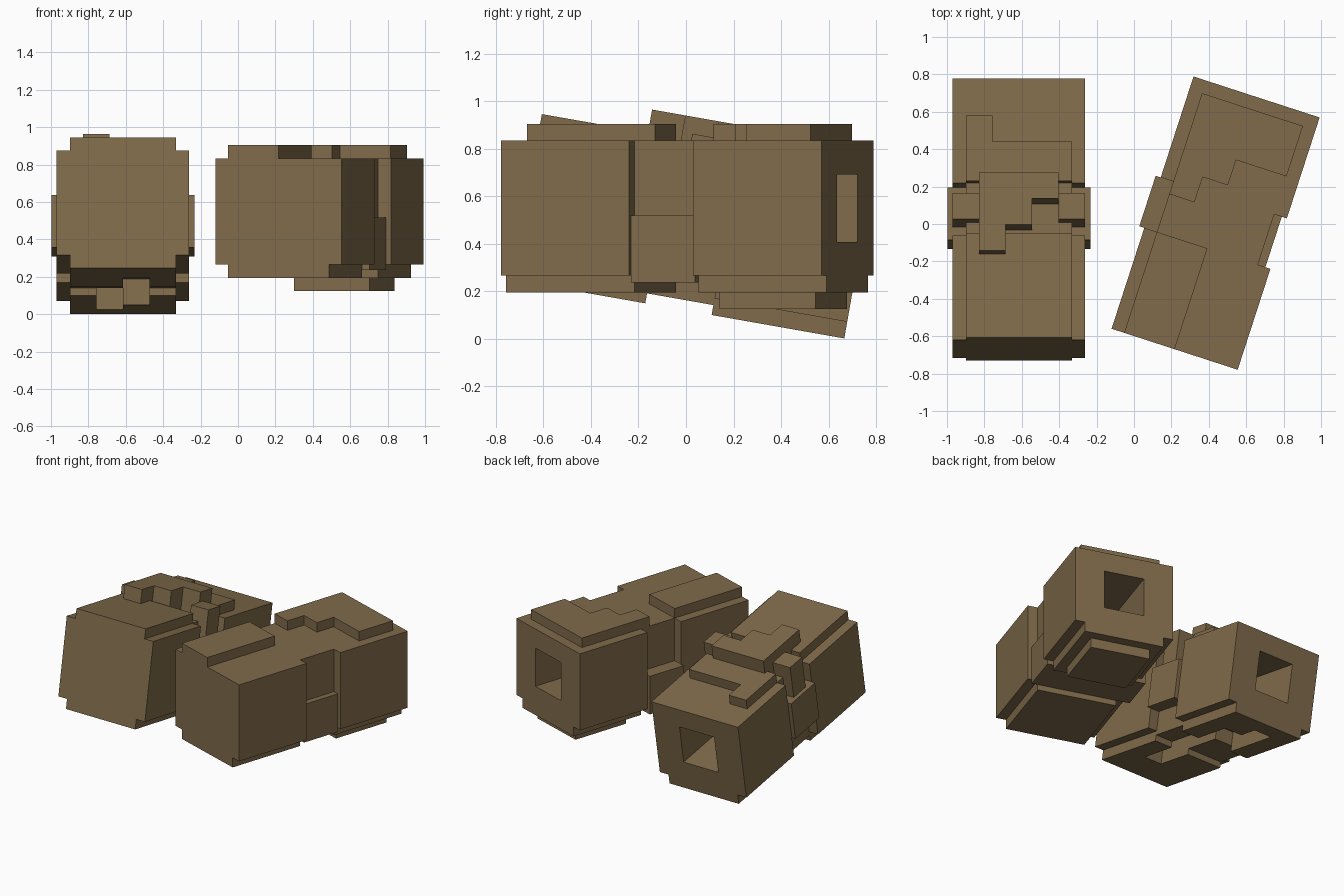
import bpy, bmesh, math
from mathutils import Matrix, Vector

if "Cube" in bpy.data.objects:
    bpy.data.objects.remove(bpy.data.objects["Cube"])

S = 0.0709  # size of one block unit

brown = bpy.data.materials.new("wood_brown")
brown.diffuse_color = (0.215, 0.147, 0.069, 1)
brown.use_nodes = True
brown.node_tree.nodes["Principled BSDF"].inputs["Base Color"].default_value = brown.diffuse_color


def finish(name, bm, frame):
    bm.transform(frame)
    bmesh.ops.recalc_face_normals(bm, faces=bm.faces)
    me = bpy.data.meshes.new(name)
    bm.to_mesh(me)
    bm.free()
    me.materials.append(brown)
    ob = bpy.data.objects.new(name, me)
    bpy.context.collection.objects.link(ob)


def box(name, frame, u0, u1, v0, v1, w0, w1):
    bm = bmesh.new()
    bmesh.ops.create_cube(bm, size=1, matrix=Matrix.Translation(
        ((u0 + u1) / 2, (v0 + v1) / 2, (w0 + w1) / 2))
        @ Matrix.Diagonal((u1 - u0, v1 - v0, w1 - w0, 1)))
    finish(name, bm, frame)


def cells(u0, u1, v0, v1, w0, w1):
    return {(u, v, w) for u in range(u0, u1) for v in range(v0, v1) for w in range(w0, w1)}


def block_body(name, frame, solid, carve):
    """Union of whole-unit boxes minus carved boxes, only outer faces kept."""
    occ = set()
    for b in solid:
        occ |= cells(*b)
    for b in carve:
        occ -= cells(*b)
    bm = bmesh.new()
    verts = {}

    def vert(p):
        if p not in verts:
            verts[p] = bm.verts.new(p)
        return verts[p]

    for c in occ:
        for ax in range(3):
            for side in (0, 1):
                n = list(c)
                n[ax] += 2 * side - 1
                if tuple(n) in occ:
                    continue
                a, b = (ax + 1) % 3, (ax + 2) % 3
                loop = []
                for da, db in ((0, 0), (1, 0), (1, 1), (0, 1)):
                    p = list(c)
                    p[ax] += side
                    p[a] += da
                    p[b] += db
                    loop.append(vert(tuple(p)))
                bm.faces.new(loop if side else loop[::-1])
    bmesh.ops.dissolve_limit(bm, angle_limit=0.01, verts=bm.verts, edges=bm.edges)
    finish(name, bm, frame)


# shared limb: two 8x8 halves with side panels and sole, thinner joint between
core = [(1, 9, 0, 20, 1, 9)]
for v0, v1 in ((0, 8), (12, 20)):
    core += [(0, 10, v0, v1, 1, 9), (1, 9, v0, v1, 0, 1)]
socket = (3, 7, 13, 20, 3, 7)

# right limb, turned about the vertical
right = (Matrix.Translation((-0.12, -0.56, 0.195))
         @ Matrix.Rotation(math.radians(-18), 4, 'Z') @ Matrix.Scale(S, 4))
block_body("right_limb", right, core + [
    (1, 5, 0, 8, 9, 10),                                               # front top plate
    (1, 9, 15, 19, 9, 10), (1, 5, 13, 15, 9, 10), (1, 3, 11, 13, 9, 10),  # stepped plate
    (2, 8, 13, 19, -1, 0),                                             # underside plate
], [socket])
box("right_joint_block", right, -0.4, 9.6, 8, 12, 0.57, 4.55)

# left limb, tipped with its back end down
left = (Matrix.Translation((-0.97, -0.73, 0.247))
        @ Matrix.Rotation(math.radians(-10), 4, 'X') @ Matrix.Scale(S, 4))
block_body("left_limb", left, core + [
    (1, 9, 0, 8, 9, 10),                                               # front top plate
    (1, 9, 12, 15, 9, 10), (1, 3, 15, 17, 9, 10),                      # back top plate
], [socket, (5, 7, 4, 16, 0, 2), (3, 5, 12, 18, 0, 2)])
box("left_joint_axle", left, -0.4, 10.4, 8, 12, 3, 7)
for u0, u1 in ((1, 5), (7, 9)):
    box("left_joint_sole", left, u0, u1, 8, 12, 0.6, 1)
for u0 in (0, 8):
    box("left_joint_strap", left, u0, u0 + 2, 9, 11, 7, 10.4)
for i in range(3):
    box("left_joint_cap", left, 2 + 2 * i, 4 + 2 * i, 6.4 + 2 * i, 12.4, 9, 11.4)
